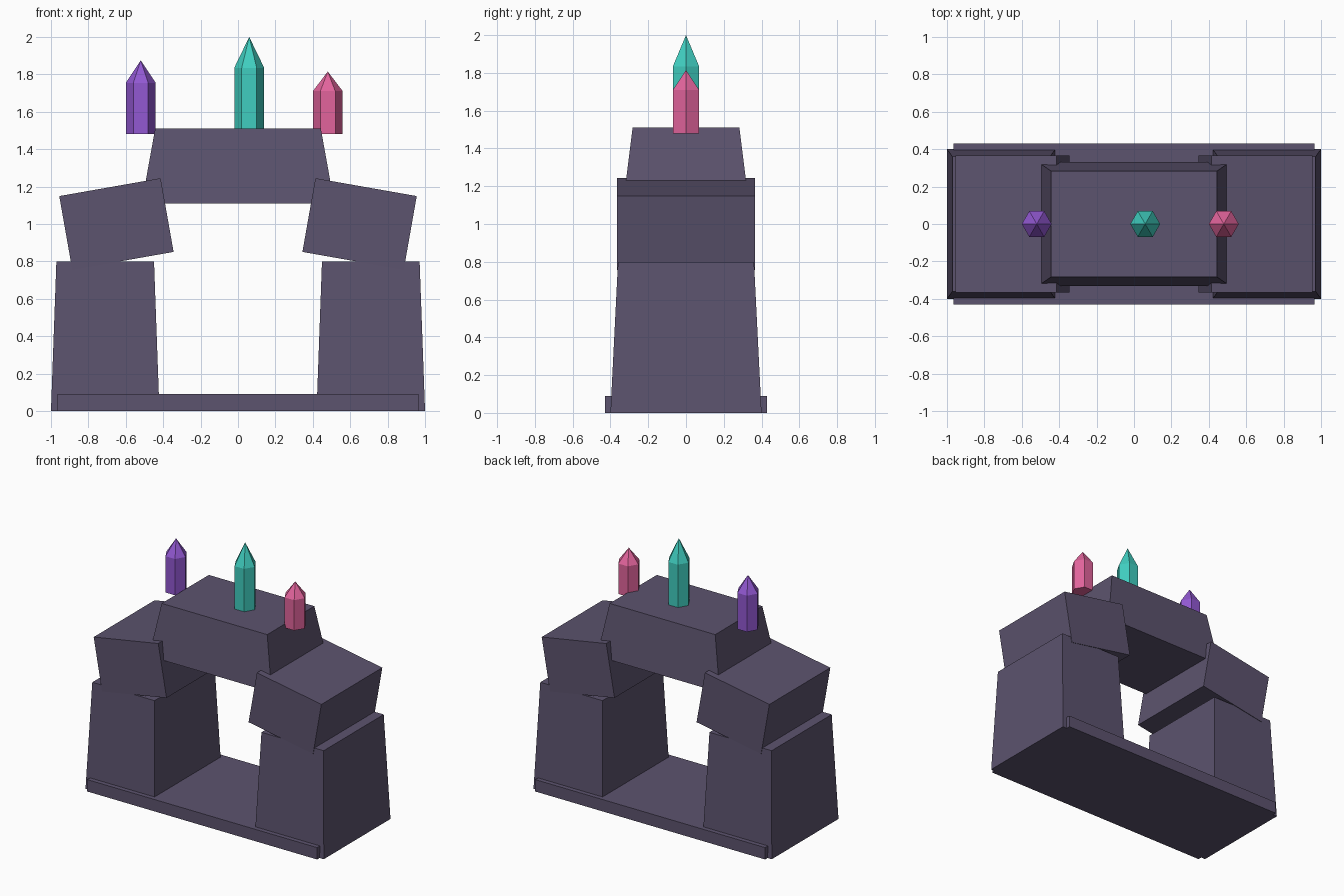
import bpy
import bmesh
import math
from mathutils import Matrix

cube = bpy.data.objects.get("Cube")
if cube:
    bpy.data.objects.remove(cube, do_unlink=True)


def material(name, r, g, b):
    # sRGB bytes to a linear flat colour
    colour = [(((c / 255) + 0.055) / 1.055) ** 2.4 for c in (r, g, b)] + [1]
    mat = bpy.data.materials.new(name)
    mat.use_nodes = True
    mat.diffuse_color = colour
    bsdf = mat.node_tree.nodes["Principled BSDF"]
    bsdf.inputs["Base Color"].default_value = colour
    bsdf.inputs["Roughness"].default_value = 0.8
    return mat


def finish(name, bm, mat):
    bmesh.ops.recalc_face_normals(bm, faces=bm.faces)
    mesh = bpy.data.meshes.new(name)
    bm.to_mesh(mesh)
    bm.free()
    mesh.materials.append(mat)
    obj = bpy.data.objects.new(name, mesh)
    bpy.context.collection.objects.link(obj)
    return obj


def block(name, centre, size, mat, taper=(1, 1), tilt=0):
    # Box whose top face is scaled by taper, tilted about y
    bm = bmesh.new()
    bmesh.ops.create_cube(bm, size=1)
    for v in bm.verts:
        if v.co.z > 0:
            v.co.x *= taper[0]
            v.co.y *= taper[1]
    bmesh.ops.scale(bm, vec=size, verts=bm.verts)
    obj = finish(name, bm, mat)
    obj.location = centre
    obj.rotation_euler.y = math.radians(tilt)
    return obj


def crystal(name, x, shoulder, tip, mat, base=1.48, radius=0.08):
    # Hexagonal prism with a pointed cap
    bm = bmesh.new()
    ring = [bm.verts.new((radius * math.cos(i * math.pi / 3),
                          radius * math.sin(i * math.pi / 3), base)) for i in range(6)]
    bottom = bm.faces.new(ring)
    top = bmesh.ops.extrude_face_region(bm, geom=[bottom], use_keep_orig=True)["geom"]
    verts = [g for g in top if isinstance(g, bmesh.types.BMVert)]
    cap = [g for g in top if isinstance(g, bmesh.types.BMFace)]
    bmesh.ops.translate(bm, vec=(0, 0, shoulder - base), verts=verts)
    point = bmesh.ops.poke(bm, faces=cap)["verts"][0]
    point.co.z = tip
    bmesh.ops.transform(bm, matrix=Matrix.Translation((x, 0, 0)), verts=bm.verts)
    return finish(name, bm, mat)


stone = material("dusky stone", 92, 83, 110)
purple = material("purple crystal", 146, 88, 210)
teal = material("teal crystal", 64, 206, 192)
pink = material("pink crystal", 226, 100, 156)

# Stone arch
block("base_slab", (0, 0, 0.045), (1.93, 0.86, 0.09), stone)
for side, sign in (("left", 1), ("right", -1)):
    block(side + "_pillar", (0.71 * sign, 0, 0.4), (0.58, 0.8, 0.8), stone, (0.9, 0.9))
    block(side + "_shoulder", (0.65 * sign, 0, 1.0), (0.55, 0.73, 0.4), stone, tilt=10 * sign)
block("keystone", (0, 0, 1.31), (1.03, 0.665, 0.4), stone, (0.86, 0.85))

# Crystals along the top
crystal("right_crystal", -0.52, 1.755, 1.875, purple)
crystal("middle_crystal", 0.06, 1.835, 2.0, teal)
crystal("left_crystal", 0.48, 1.71, 1.815, pink)
